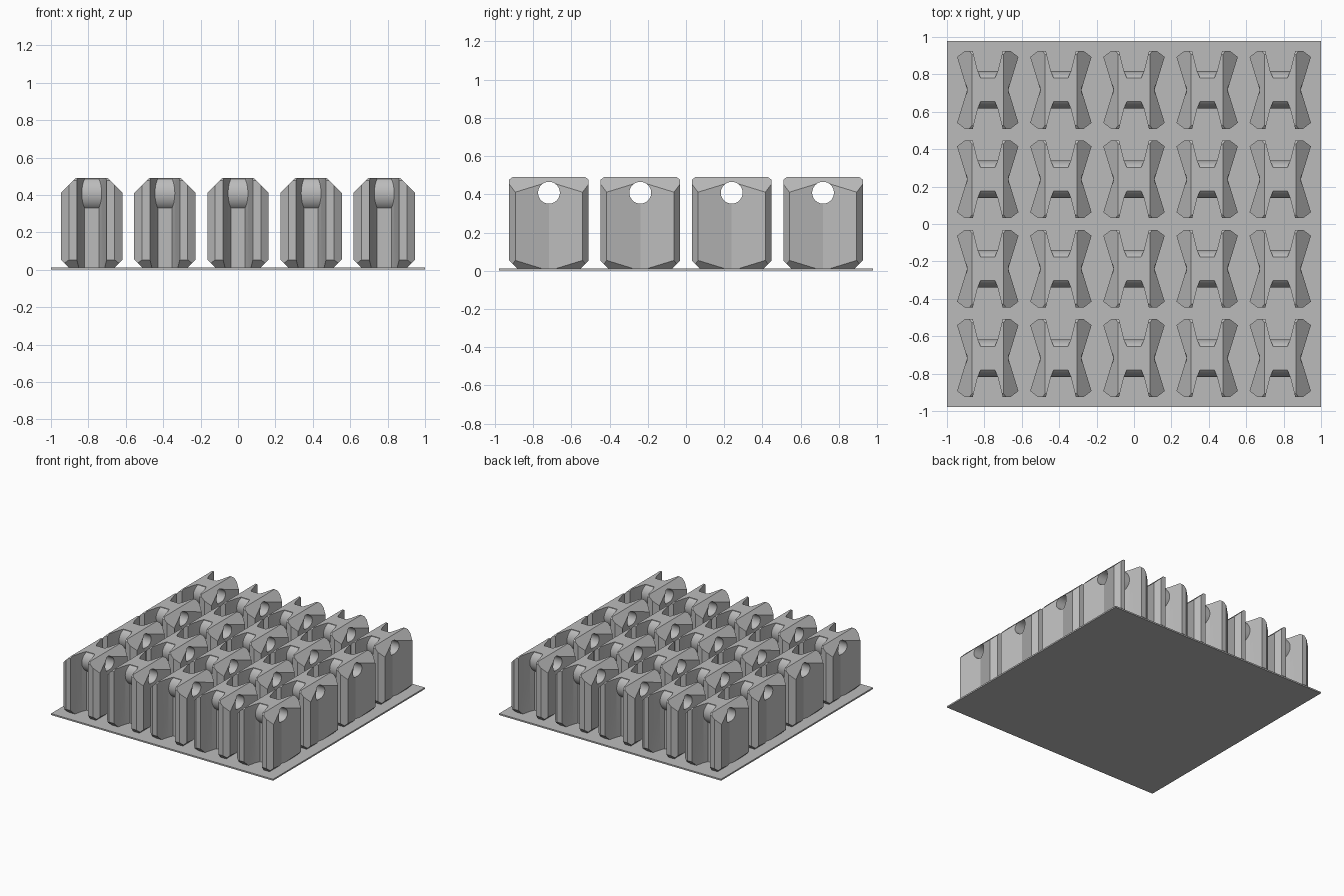
import bpy, bmesh, math
from mathutils import Matrix

default = bpy.data.objects.get("Cube")
if default:
    bpy.data.objects.remove(default)

grey = bpy.data.materials.new("plain grey")
grey.use_nodes = True
colour = (0.5, 0.5, 0.5, 1)
grey.diffuse_color = colour
grey.node_tree.nodes["Principled BSDF"].inputs["Base Color"].default_value = colour


def add_object(name, mesh):
    obj = bpy.data.objects.new(name, mesh)
    bpy.context.collection.objects.link(obj)
    return obj


def finish(name, bm):
    bmesh.ops.recalc_face_normals(bm, faces=bm.faces)
    mesh = bpy.data.meshes.new(name)
    bm.to_mesh(mesh)
    bm.free()
    mesh.materials.append(grey)
    return add_object(name, mesh)


def cylinder_x(name, radius, length, z):
    bm = bmesh.new()
    turn = Matrix.Translation((0, 0, z)) @ Matrix.Rotation(math.pi / 2, 4, "Y")
    bmesh.ops.create_cone(bm, cap_ends=True, segments=48, radius1=radius,
                          radius2=radius, depth=length, matrix=turn)
    return finish(name, bm)


# H-shaped block: one quarter of the plan, mirrored into a full outline
quarter = [(0.11, 0), (0.164, 0.176), (0.122, 0.208), (0.08, 0.208),
           (0.053, 0.1), (0.038, 0.063)]
right = [(x, -y) for x, y in quarter[:0:-1]] + quarter
outline = right + [(-x, -y) for x, y in right]
bm = bmesh.new()
face = bm.faces.new([bm.verts.new((x, y, -0.02)) for x, y in outline])
walls = bmesh.ops.extrude_face_region(bm, geom=[face])["geom"]
bmesh.ops.translate(bm, vec=(0, 0, 0.6),
                    verts=[v for v in walls if isinstance(v, bmesh.types.BMVert)])
block = finish("block_body", bm)

# Chamfered envelope that trims the block and its eyelet
bm = bmesh.new()
for z, x, y in [(0.008, 0.118, 0.163), (0.055, 0.165, 0.21), (0.41, 0.165, 0.21),
                (0.475, 0.1, 0.21), (0.49, 0.085, 0.19)]:
    for sx in (-1, 1):
        for sy in (-1, 1):
            bm.verts.new((sx * x, sy * y, z))
bmesh.ops.convex_hull(bm, input=bm.verts)
envelope = finish("envelope_cutter", bm)

eyelet = cylinder_x("eyelet_barrel", 0.1, 0.112, 0.408)
bore = cylinder_x("bore_cutter", 0.057, 0.6, 0.408)

for tool, operation in ((eyelet, "UNION"), (envelope, "INTERSECT"), (bore, "DIFFERENCE")):
    tool.hide_render = True
    mod = block.modifiers.new(operation.title(), "BOOLEAN")
    mod.operation, mod.object, mod.solver = operation, tool, "EXACT"

# Bake the shape once, then drop the helpers
depsgraph = bpy.context.evaluated_depsgraph_get()
block_mesh = bpy.data.meshes.new_from_object(block.evaluated_get(depsgraph))
block_mesh.name = "clip_block"
for helper in (block, envelope, eyelet, bore):
    bpy.data.objects.remove(helper)

# Five columns by four rows of blocks sharing one mesh
for row in range(4):
    for column in range(5):
        obj = add_object(f"clip_block_{row + 1}_{column + 1}", block_mesh)
        obj.location = ((column - 2) * 0.391, (row - 1.5) * 0.478, 0)
bpy.ops.object.select_all(action="DESELECT")
obj.select_set(True)
bpy.context.view_layer.objects.active = obj
bpy.ops.object.shade_smooth_by_angle(angle=math.radians(30))

# Thin base plate
bm = bmesh.new()
bmesh.ops.create_cube(bm, size=1, matrix=Matrix.Translation((0, 0, 0.006))
                      @ Matrix.Diagonal((2, 1.955, 0.012, 1)))
finish("base_plate", bm)
